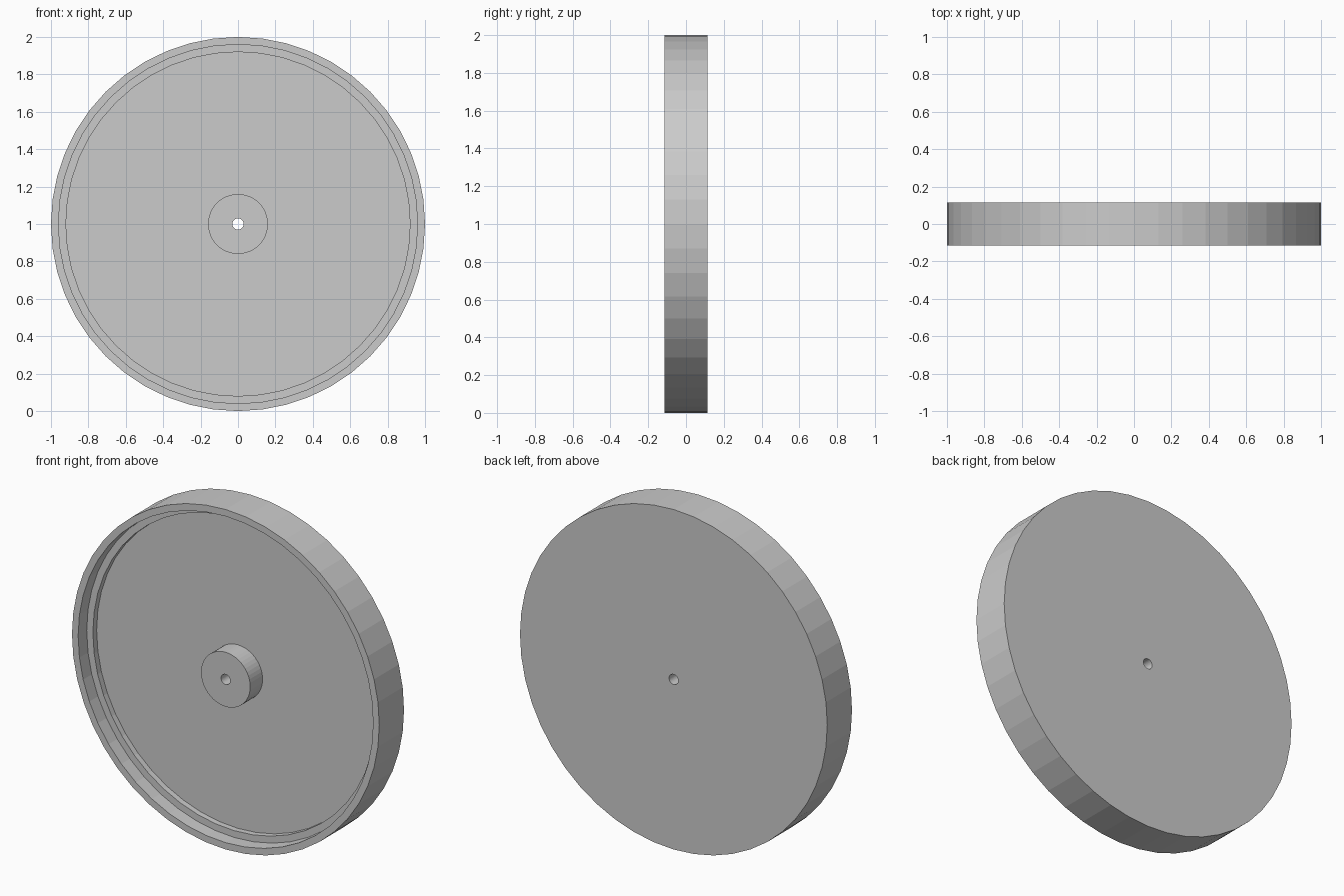
import bpy
import bmesh
from math import cos, sin, tau

if "Cube" in bpy.data.objects:
    bpy.data.objects.remove(bpy.data.objects["Cube"])

SEGMENTS = 48
FRONT, BACK = -0.115, 0.115
STEP_Y, FLOOR_Y = -0.035, 0.0


def lathe(name, profile):
    """Revolve a closed (radius, y) profile around the y axis, centred at z = 1."""
    bm = bmesh.new()
    rings = []
    for i in range(SEGMENTS):
        a = tau * i / SEGMENTS
        rings.append([bm.verts.new((r * cos(a), y, 1 + r * sin(a))) for r, y in profile])
    n = len(profile)
    for i in range(SEGMENTS):
        a, b = rings[i], rings[(i + 1) % SEGMENTS]
        for j in range(n):
            k = (j + 1) % n
            bm.faces.new((a[j], a[k], b[k], b[j]))
    bmesh.ops.recalc_face_normals(bm, faces=bm.faces)
    mesh = bpy.data.meshes.new(name)
    bm.to_mesh(mesh)
    bm.free()
    obj = bpy.data.objects.new(name, mesh)
    bpy.context.collection.objects.link(obj)
    return obj


# Dished disc: bored hub, recessed floor, inner step, rim and flat back
lathe("dished_disc", [
    (0.03, FRONT), (0.16, FRONT),      # hub face
    (0.16, FLOOR_Y), (0.92, FLOOR_Y),  # recessed floor
    (0.92, STEP_Y), (0.96, STEP_Y),    # inner step
    (0.96, FRONT), (1.00, FRONT),      # rim
    (1.00, BACK), (0.03, BACK),        # outer wall and back face
])
